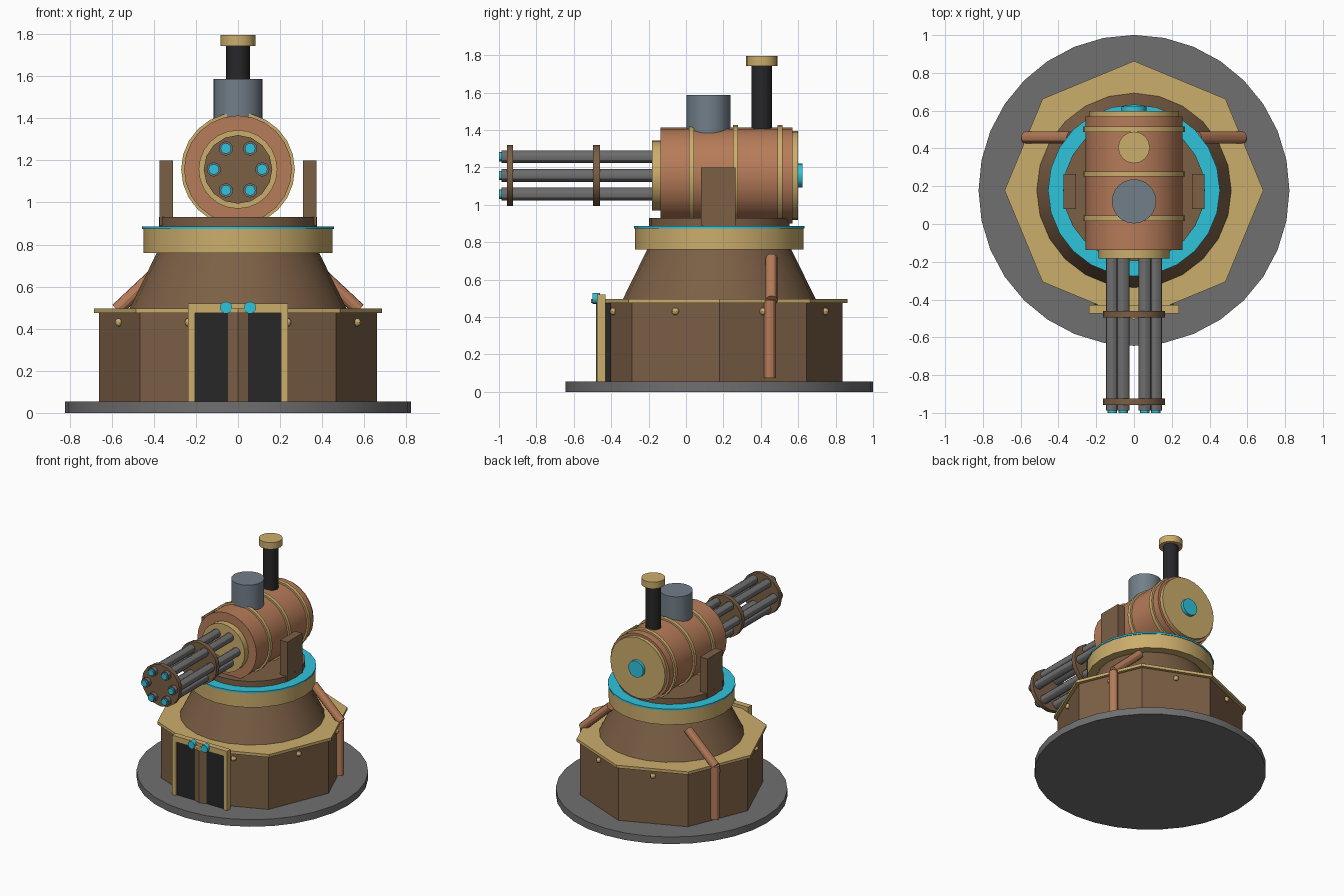
import bpy, bmesh
from math import radians, sin, cos
from mathutils import Vector

if "Cube" in bpy.data.objects:
    bpy.data.objects.remove(bpy.data.objects["Cube"])

CY = 0.178   # centre of the pedestal in y
AZ = 1.157   # height of the gun axis


def mat(name, r, g, b):
    m = bpy.data.materials.new(name)
    m.diffuse_color = (r, g, b, 1)
    m.use_nodes = True
    m.node_tree.nodes["Principled BSDF"].inputs["Base Color"].default_value = m.diffuse_color
    return m


IRON = mat("iron", 0.16, 0.16, 0.16)
BROWN = mat("brown", 0.20, 0.115, 0.06)
GOLD = mat("brass", 0.60, 0.42, 0.15)
COPPER = mat("copper", 0.47, 0.20, 0.10)
CYAN = mat("glow", 0.03, 0.55, 0.72)
BLACK = mat("black", 0.02, 0.02, 0.022)
SLATE = mat("slate", 0.17, 0.21, 0.25)


def finish(name, bm, m, smooth=False):
    me = bpy.data.meshes.new(name)
    bm.to_mesh(me)
    bm.free()
    me.materials.append(m)
    ob = bpy.data.objects.new(name, me)
    bpy.context.collection.objects.link(ob)
    if smooth:
        bpy.ops.object.select_all(action='DESELECT')
        ob.select_set(True)
        bpy.context.view_layer.objects.active = ob
        bpy.ops.object.shade_smooth_by_angle(angle=radians(30))
    return ob


def rod(name, a, b, r, m, r2=None, n=24, smooth=True):
    """Cylinder or cone from point a to point b."""
    a, b = Vector(a), Vector(b)
    bm = bmesh.new()
    bmesh.ops.create_cone(bm, cap_ends=True, segments=n, radius1=r,
                          radius2=r if r2 is None else r2, depth=(b - a).length)
    rot = (b - a).to_track_quat('Z', 'Y').to_matrix().to_4x4()
    bm.transform(rot)
    bmesh.ops.translate(bm, verts=bm.verts, vec=(a + b) / 2)
    return finish(name, bm, m, smooth)


def post(name, z0, z1, r, m, y=CY, **k):
    return rod(name, (0, y, z0), (0, y, z1), r, m, **k)


def drum(name, y0, y1, r, m, x=0, z=AZ, **k):
    return rod(name, (x, y0, z), (x, y1, z), r, m, **k)


def box(name, lo, hi, m):
    bm = bmesh.new()
    bmesh.ops.create_cube(bm, size=1)
    for v in bm.verts:
        v.co = [l + (c + 0.5) * (h - l) for l, h, c in zip(lo, hi, v.co)]
    return finish(name, bm, m)


# pedestal
post("ground_plate", 0, 0.055, 0.823, IRON, n=32)
post("octagon_base", 0.055, 0.476, 0.66, BROWN, n=8, smooth=False)
post("octagon_trim", 0.475, 0.497, 0.685, GOLD, n=8, smooth=False)
post("cone_neck", 0.497, 0.762, 0.515, BROWN, r2=0.385)
post("neck_ring", 0.76, 0.873, 0.45, GOLD)
post("glow_ring", 0.873, 0.886, 0.455, CYAN)
post("turntable", 0.886, 0.93, 0.375, BROWN)

# rivets in the middle of every base face
for i in range(8):
    a = radians(22.5 + 45 * i)
    bm = bmesh.new()
    bmesh.ops.create_uvsphere(bm, u_segments=10, v_segments=6, radius=0.02)
    bmesh.ops.translate(bm, verts=bm.verts,
                        vec=(0.612 * cos(a), CY + 0.612 * sin(a), 0.43))
    finish(f"rivet_{i}", bm, GOLD, True)

# doorway: the base corner shows between the two dark panels
box("door_panel", (-0.21, -0.462, 0.055), (0.21, -0.403, 0.476), BLACK)
box("door_lintel", (-0.238, -0.475, 0.475), (0.238, -0.43, 0.52), GOLD)

# mirrored parts
for s, side in ((-1, "left"), (1, "right")):
    x0, x1 = sorted((s * 0.205, s * 0.238))
    box(f"door_post_{side}", (x0, -0.475, 0.055), (x1, -0.43, 0.52), GOLD)
    drum(f"door_lamp_{side}", -0.5, -0.46, 0.029, CYAN, x=s * 0.057, z=0.5, n=12)
    x0, x1 = sorted((s * 0.308, s * 0.372))
    box(f"cradle_arm_{side}", (x0, 0.08, 0.89), (x1, 0.265, 1.2), BROWN)
    rod(f"lower_pipe_{side}", (s * 0.567, 0.45, 0.075), (s * 0.567, 0.45, 0.49),
        0.032, COPPER, n=12)
    rod(f"upper_pipe_{side}", (s * 0.575, 0.458, 0.49), (s * 0.335, 0.458, 0.715),
        0.032, COPPER, n=12)

# boiler body
drum("boiler", -0.137, 0.57, 0.256, COPPER)
for i, y in enumerate((0.03, 0.265, 0.502)):
    drum(f"boiler_band_{i}", y - 0.014, y + 0.014, 0.27, GOLD)
drum("rear_plate", 0.57, 0.598, 0.237, GOLD)
drum("rear_lamp", 0.598, 0.622, 0.065, CYAN, n=16)
drum("front_plate", -0.183, -0.135, 0.187, GOLD)

# rotary barrels
for i in range(6):
    a = radians(60 * i)
    x, z = 0.115 * cos(a), AZ + 0.115 * sin(a)
    drum(f"barrel_{i}", -0.987, -0.17, 0.034, IRON, x=x, z=z, n=12)
    drum(f"barrel_tip_{i}", -1.0, -0.98, 0.025, CYAN, x=x, z=z, n=12)
drum("barrel_holder_front", -0.957, -0.924, 0.163, BROWN, n=16)
drum("barrel_holder_rear", -0.496, -0.461, 0.163, BROWN, n=16)

# tank and chimney on top
post("feed_tank", 1.38, 1.587, 0.117, SLATE, y=0.12)
post("chimney", 1.38, 1.75, 0.056, BLACK, y=0.405, n=16)
post("chimney_cap", 1.743, 1.795, 0.084, GOLD, y=0.405, n=16)
